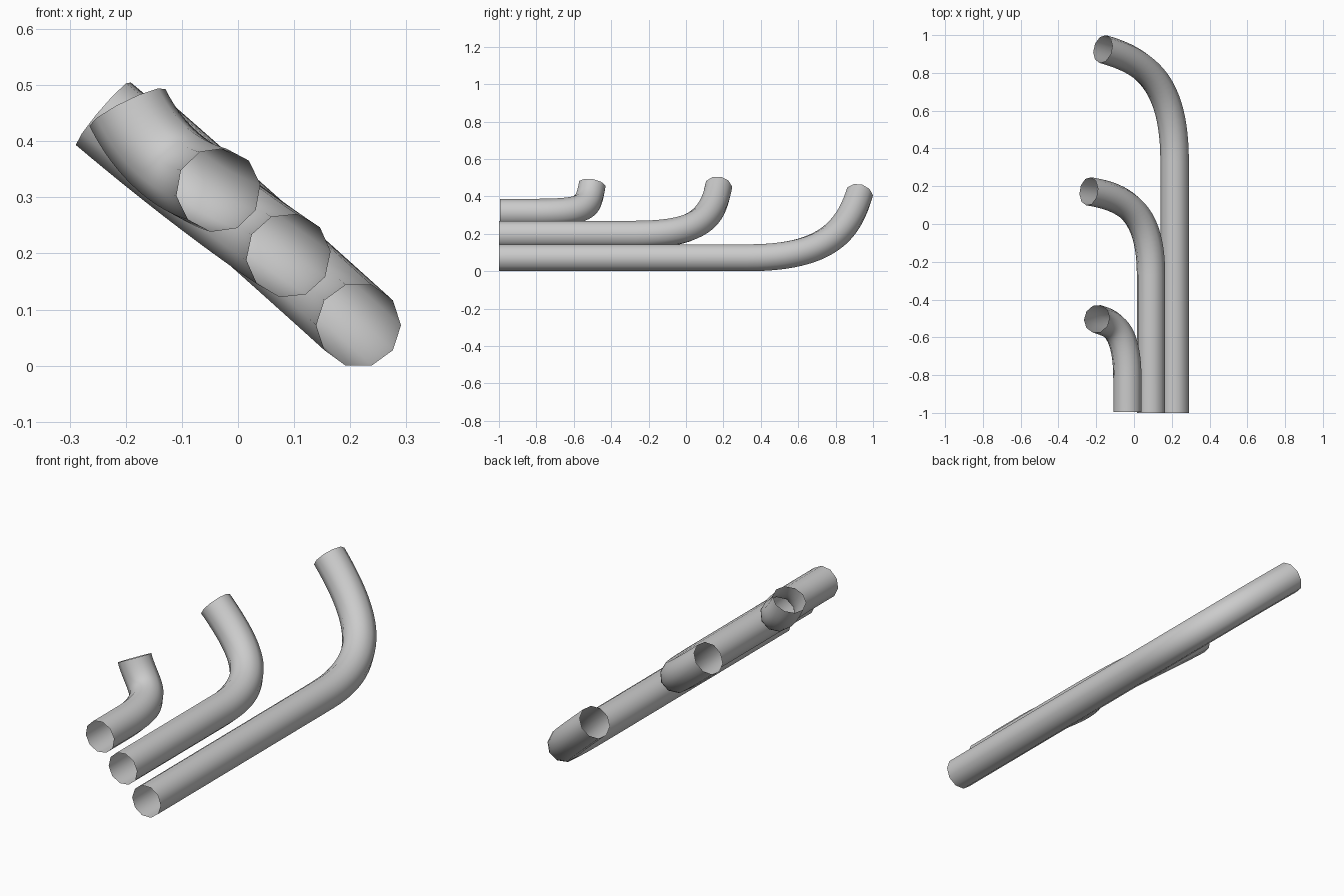
import bpy, bmesh, math
from mathutils import Vector, Matrix
from mathutils.geometry import interpolate_bezier

if "Cube" in bpy.data.objects:
    bpy.data.objects.remove(bpy.data.objects["Cube"])

RADIUS, SIDES = 0.0755, 10


def bent_tube(name, start, bend, h1, h2, end, roll):
    # straight run followed by one smooth bend, open at both ends
    path = [Vector(start)] + interpolate_bezier(Vector(bend), Vector(h1), Vector(h2), Vector(end), 25)
    bm = bmesh.new()
    tangent = Vector((0, 1, 0))
    side = Matrix.Rotation(-math.radians(roll), 3, 'Y') @ Vector((1, 0, 0))
    rings = []
    for i, p in enumerate(path):
        if i == len(path) - 1:
            new = (Vector(end) - Vector(h2)).normalized()
        elif i < 2:
            new = tangent.copy()
        else:
            new = (path[i + 1] - path[i - 1]).normalized()
        # carry the ring frame along without twist
        side = tangent.rotation_difference(new) @ side
        tangent = new
        up = side.cross(tangent)
        rings.append([bm.verts.new(p + RADIUS * (math.cos(a) * side + math.sin(a) * up))
                      for a in (2 * math.pi * k / SIDES for k in range(SIDES))])
    for a, b in zip(rings, rings[1:]):
        for k in range(SIDES):
            n = (k + 1) % SIDES
            bm.faces.new((a[k], a[n], b[n], b[k])).smooth = True
    bmesh.ops.recalc_face_normals(bm, faces=bm.faces)
    mesh = bpy.data.meshes.new(name)
    bm.to_mesh(mesh)
    bm.free()
    bpy.context.collection.objects.link(bpy.data.objects.new(name, mesh))


# long, middle and short pipes, nested side by side
bent_tube("long_pipe", (0.215, -1, 0.072), (0.215, 0.33, 0.072), (0.215, 0.75, 0.072),
          (0.06, 0.863, 0.213), (-0.165, 0.926, 0.41), 0)
bent_tube("middle_pipe", (0.09, -1, 0.196), (0.09, -0.27, 0.196), (0.09, 0.06, 0.196),
          (-0.04, 0.142, 0.28), (-0.24, 0.173, 0.449), 6)
bent_tube("short_pipe", (-0.035, -0.995, 0.313), (-0.035, -0.82, 0.313), (-0.035, -0.53, 0.313),
          (-0.135, -0.525, 0.335), (-0.197, -0.502, 0.46), 8)
